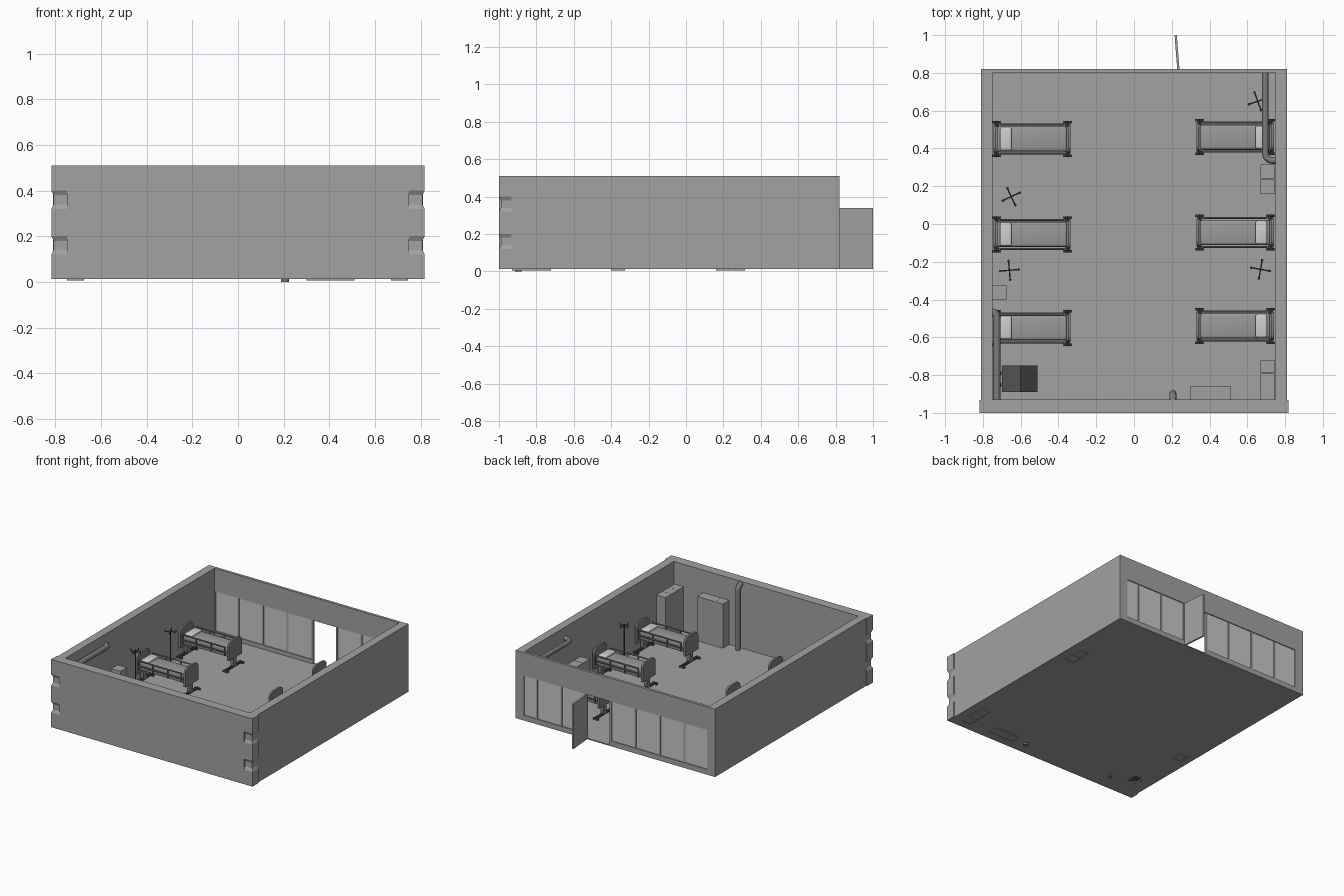
import bpy, bmesh, math
from mathutils import Vector, Matrix

if "Cube" in bpy.data.objects:
    bpy.data.objects.remove(bpy.data.objects["Cube"])


def mat(name, r, g=None, b=None):
    m = bpy.data.materials.new(name)
    m.diffuse_color = (r, r if g is None else g, r if b is None else b, 1)
    m.use_nodes = True
    m.node_tree.nodes["Principled BSDF"].inputs["Base Color"].default_value = m.diffuse_color
    return m


WALL = mat("wall grey", 0.36, 0.36, 0.35)
GLASS = mat("pale glass", 0.58)
SHEET = mat("sheet grey", 0.32)
PILLOW = mat("pillow white", 0.62)
FRAME = mat("bed frame grey", 0.22)
METAL = mat("dark metal", 0.07)
PIPE = mat("pipe grey", 0.2)
DARK = mat("charcoal", 0.085)
BLACK = mat("soft black", 0.04)


def finish(bm, name, m, smooth=False):
    bmesh.ops.recalc_face_normals(bm, faces=bm.faces)
    me = bpy.data.meshes.new(name)
    bm.to_mesh(me)
    bm.free()
    me.materials.append(m)
    ob = bpy.data.objects.new(name, me)
    bpy.context.collection.objects.link(ob)
    if smooth:
        bpy.ops.object.select_all(action='DESELECT')
        ob.select_set(True)
        bpy.context.view_layer.objects.active = ob
        bpy.ops.object.shade_smooth_by_angle(angle=math.radians(40))
    return ob


def add_box(bm, x0, x1, y0, y1, z0, z1, bevel=0):
    c = Vector(((x0 + x1) / 2, (y0 + y1) / 2, (z0 + z1) / 2))
    s = Matrix.Diagonal((x1 - x0, y1 - y0, z1 - z0, 1))
    v = bmesh.ops.create_cube(bm, size=1, matrix=Matrix.Translation(c) @ s)["verts"]
    if bevel:
        e = list({e for w in v for e in w.link_edges})
        bmesh.ops.bevel(bm, geom=e, offset=bevel, segments=3, profile=0.5, affect='EDGES')


def add_rod(bm, a, b, r, n=8):
    a, b = Vector(a), Vector(b)
    d = b - a
    M = Matrix.Translation((a + b) / 2) @ d.to_track_quat('Z', 'Y').to_matrix().to_4x4()
    bmesh.ops.create_cone(bm, cap_ends=True, segments=n, radius1=r, radius2=r,
                          depth=d.length, matrix=M)


def boxes(name, m, *dims, bevel=0):
    bm = bmesh.new()
    for d in dims:
        add_box(bm, *d, bevel=bevel)
    return finish(bm, name, m, bevel > 0)


def rods(name, m, r, *pairs):
    bm = bmesh.new()
    for a, b in pairs:
        add_rod(bm, a, b, r)
    return finish(bm, name, m, True)


def pipe(name, pts, r):
    """Round pipe along a path, converted to a mesh."""
    cu = bpy.data.curves.new(name, 'CURVE')
    cu.dimensions = '3D'
    cu.bevel_depth, cu.bevel_resolution, cu.use_fill_caps = r, 4, True
    sp = cu.splines.new('POLY')
    sp.points.add(len(pts) - 1)
    for p, q in zip(sp.points, pts):
        p.co = (*q, 1)
    tmp = bpy.data.objects.new(name + "_path", cu)
    bpy.context.collection.objects.link(tmp)
    me = bpy.data.meshes.new_from_object(tmp.evaluated_get(bpy.context.evaluated_depsgraph_get()))
    bpy.data.objects.remove(tmp)
    bm = bmesh.new()
    bm.from_mesh(me)
    finish(bm, name, PIPE, True)


# ---- room shell
boxes("floor", WALL, (-.81, .81, -.99, .82, .012, .02))
boxes("front_wall", WALL, (-.75, .75, -1, -.93, .012, .51))
for s, n in ((-1, "left"), (1, "right")):
    a, b = sorted((s * .75, s * .81))
    boxes(n + "_wall", WALL, (a, b, -.935, .82, .012, .51))
    # corner pillar with two grooves on its outer sides
    bm = bmesh.new()
    prev = None
    for z, g in ((.012, 0), (.12, 0), (.14, .01), (.18, .01), (.2, 0), (.32, 0),
                 (.34, .01), (.38, .01), (.4, 0), (.51, 0)):
        x = s * (.818 - g)
        ring = [bm.verts.new(p) for p in ((s * .75, -1 + g, z), (x, -1 + g, z),
                                          (x, -.932, z), (s * .75, -.932, z))]
        if prev:
            for i in range(4):
                j = (i + 1) % 4
                bm.faces.new((prev[i], prev[j], ring[j], ring[i]))
        else:
            bm.faces.new(ring)
        prev = ring
    bm.faces.new(prev)
    finish(bm, n + "_corner_pillar", WALL)

# ---- back wall with window band and doorway
boxes("back_wall", WALL, (-.75, .75, .8, .82, .34, .51), (-.75, .04, .8, .82, .012, .05),
      (.24, .75, .8, .82, .012, .05))
posts = [-.75, -.56, -.36, -.16, .04, .24, .44, .64, .75]
boxes("window_posts", WALL, *[(x - .007, x + .007, .802, .818, .02, .34) for x in posts])
panes = [(a, b) for a, b in zip(posts, posts[1:]) if a != .04]
boxes("window_panes", GLASS, *[(a + .005, b - .005, .807, .813, .05, .34) for a, b in panes])
door = boxes("open_door", WALL, (-.006, .006, 0, .182, .012, .34))
door.location = (.235, .818, 0)
door.rotation_euler = (0, 0, math.radians(4.5))

# ---- cabinets and lockers
boxes("corner_lockers", WALL, *[(.67, .745, y, y + .069, .006, .345) for y in (-.93, -.86, -.79)])
boxes("front_lockers", WALL, (.30, .365, -.93, -.857, .006, .345), (.366, .51, -.93, -.857, .006, .345))
boxes("right_bedside_cabinets", WALL, (.67, .745, .16, .236, .006, .23), (.67, .745, .238, .315, .006, .23))
boxes("left_bedside_cabinet", WALL, (-.75, -.675, -.4, -.325, .006, .23))

# ---- dark machine in the front left corner
boxes("machine_body", DARK, (-.70, -.6, -.89, -.75, .012, .2))
boxes("machine_front", BLACK, (-.6, -.51, -.89, -.75, .012, .15))
rods("machine_cylinders", METAL, .016, *[((-.715, y, .012), (-.715, y, .22)) for y in (-.79, -.85)])

# ---- pipes on the walls
arc = [(math.sin(math.radians(t)), 1 - math.cos(math.radians(t))) for t in range(0, 91, 15)]
pipe("left_wall_pipe", [(-.727, -.935, .43)] +
     [(-.727 - .03 * c, -.495 + .03 * s, .43) for s, c in arc], .02)
pipe("right_wall_pipe", [(.695, .805, .43)] +
     [(.695 + .04 * c, .375 - .04 * s, .43) for s, c in arc] + [(.755, .335, .43)], .017)
pipe("front_wall_pipe", [(.206, -.897, 0)] +
     [(.206, -.897 - .035 * c, .455 + .035 * s) for s, c in arc], .018)


# ---- hospital bed, built once around the origin with the head at -x
def board(bm, x0, x1, z0, z1, w, r):
    """Upright panel with rounded top corners."""
    prof = [(-w, z0), (w, z0)]
    for t in range(0, 91, 18):
        a = math.radians(t)
        prof.append((w - r + r * math.cos(a), z1 - r + r * math.sin(a)))
    for t in range(90, 181, 18):
        a = math.radians(t)
        prof.append((-w + r + r * math.cos(a), z1 - r + r * math.sin(a)))
    f = bm.faces.new([bm.verts.new((x0, y, z)) for y, z in prof])
    ext = bmesh.ops.extrude_face_region(bm, geom=[f])["geom"]
    bmesh.ops.translate(bm, vec=(x1 - x0, 0, 0),
                        verts=[v for v in ext if isinstance(v, bmesh.types.BMVert)])


bm = bmesh.new()
board(bm, -.205, -.19, .09, .235, .075, .035)
board(bm, .19, .205, .1, .235, .075, .035)
bed = [finish(bm, "bed_end_boards", FRAME, True)]
bed.append(boxes("bed_deck", FRAME, (-.19, .19, -.067, .067, .125, .145)))
bed.append(boxes("bed_mattress", SHEET, (-.185, .185, -.065, .065, .145, .185), bevel=.012))
bed.append(boxes("bed_pillow", PILLOW, (-.17, -.108, -.06, .06, .178, .2), bevel=.008))
rails = []
for s in (-1, 1):
    y = s * .077
    rails += [((-.17, y, .195), (.17, y, .195)), ((-.17, y, .155), (.17, y, .155))]
    rails += [((x, y, .13), (x, y, .195)) for x in (-.17, -.06, .06, .17)]
bed.append(rods("bed_side_rails", FRAME, .005, *rails))
bed.append(boxes("bed_columns", FRAME, (-.2, -.175, -.018, .018, .03, .13),
                 (.175, .2, -.018, .018, .03, .13)))
bed.append(rods("bed_base_bars", METAL, .01, *[((x, -.085, .033), (x, .085, .033)) for x in (-.188, .188)]))
bed.append(rods("bed_casters", METAL, .012, *[((x + d, s * .082, .024), (x + d, s * .095, .024))
                                             for x in (-.188, .188) for s in (-1, 1) for d in (-.01, .01)]))

# ---- drip stand, built once around the origin
stand = []
crosses = []
for k in range(4):
    c, s = math.cos(k * math.pi / 2), math.sin(k * math.pi / 2)
    crosses += [((0, 0, .04), (.05 * c, .05 * s, .026)),
                ((0, 0, .325), (.035 * c, .035 * s, .318)),
                ((.035 * c, .035 * s, .318), (.038 * c, .038 * s, .333))]
stand.append(rods("drip_stand_arms", METAL, .0035, *crosses))
stand.append(rods("drip_stand_pole", METAL, .004, ((0, 0, .03), (0, 0, .335))))
stand.append(rods("drip_stand_casters", METAL, .007,
                  *[((.05 * c, .05 * s, .013), (.05 * c, .05 * s, .028))
                    for c, s in ((1, 0), (0, 1), (-1, 0), (0, -1))]))


def place(parts, spots):
    """Put linked copies of the parts at every (x, y, turn) spot."""
    for i, (x, y, turn) in enumerate(spots):
        for p in parts:
            ob = p
            if i:
                ob = p.copy()
                bpy.context.collection.objects.link(ob)
            ob.location = (x, y, 0)
            ob.rotation_euler = (0, 0, math.radians(turn))


place(bed, [(-.54, y, 0) for y in (.45, -.055, -.55)] +
      [(.535, y, 180) for y in (.46, -.045, -.54)])
place(stand, [(-.65, .145, 25), (-.66, -.245, 5), (.655, .65, 20), (.67, -.24, 80)])
